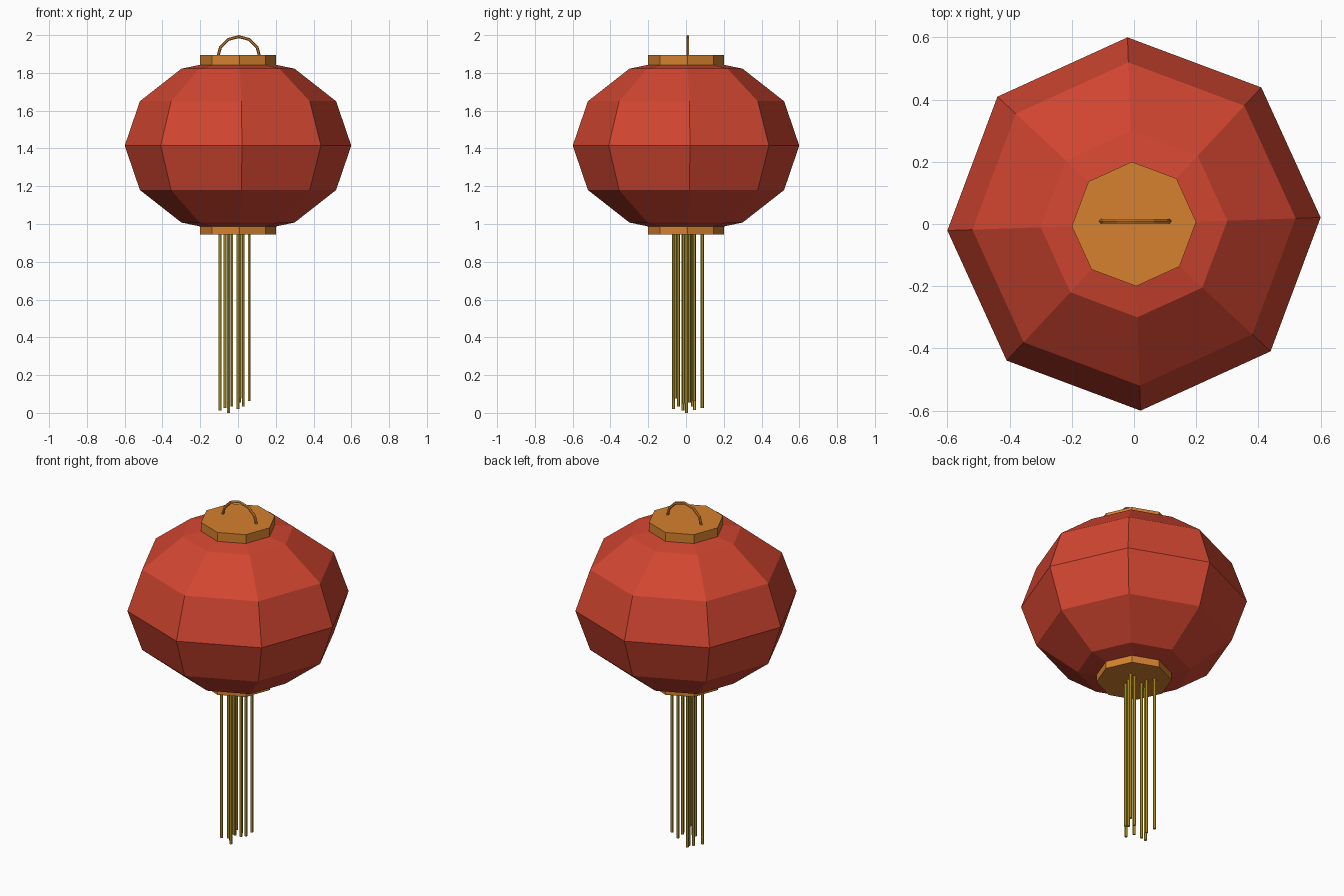
import bpy, math

if "Cube" in bpy.data.objects:
    bpy.data.objects.remove(bpy.data.objects["Cube"])

def mat(name, rgb):
    m = bpy.data.materials.new(name)
    m.diffuse_color = (*rgb, 1)
    m.use_nodes = True
    m.node_tree.nodes["Principled BSDF"].inputs["Base Color"].default_value = m.diffuse_color
    return m

red = mat("red paper", (0.64, 0.06, 0.03))
wood = mat("orange wood", (0.66, 0.22, 0.027))
gold = mat("gold thread", (0.60, 0.40, 0.025))

TURN = math.radians(2)  # slight twist of the octagonal parts

def finish(name, material):
    ob = bpy.context.object
    ob.name = name
    ob.data.materials.append(material)
    return ob

def rod(name, sides, r, x, y, z0, z1, material, turn=0):
    bpy.ops.mesh.primitive_cylinder_add(vertices=sides, radius=r, depth=z1 - z0,
                                        location=(x, y, (z0 + z1) / 2), rotation=(0, 0, turn))
    return finish(name, material)

# faceted paper body
bpy.ops.mesh.primitive_uv_sphere_add(segments=8, ring_count=6, radius=0.6,
                                     location=(0, 0, 1.415), rotation=(0, 0, TURN))
body = finish("lantern_body", red)
body.scale.z = 0.47 / 0.6

# end caps
rod("top_cap", 8, 0.2, 0, 0, 1.84, 1.895, wood, TURN)
rod("bottom_cap", 8, 0.2, 0, 0, 0.945, 1.0, wood, TURN)

# hanging loop, lower half hidden in the cap
bpy.ops.mesh.primitive_torus_add(major_segments=12, minor_segments=6,
                                 major_radius=0.112, minor_radius=0.008,
                                 location=(0.004, 0.009, 1.88),
                                 rotation=(math.pi / 2, 0, 0))
finish("hanging_loop", wood)

# tassel threads: x, y, lower end
threads = [(-.095, -.017, .012), (-.069, .086, .027), (-.05, .003, 0), (-.05, .045, .015),
           (-.034, -.04, .035), (0, -.066, .02), (.01, .018, .055), (.012, -.055, .075),
           (.027, .035, .035), (.06, .043, .063), (.027, -.012, .05)]
for i, (x, y, z) in enumerate(threads):
    rod(f"tassel_thread_{i + 1}", 6, 0.008, x, y, z, 0.96, gold)
